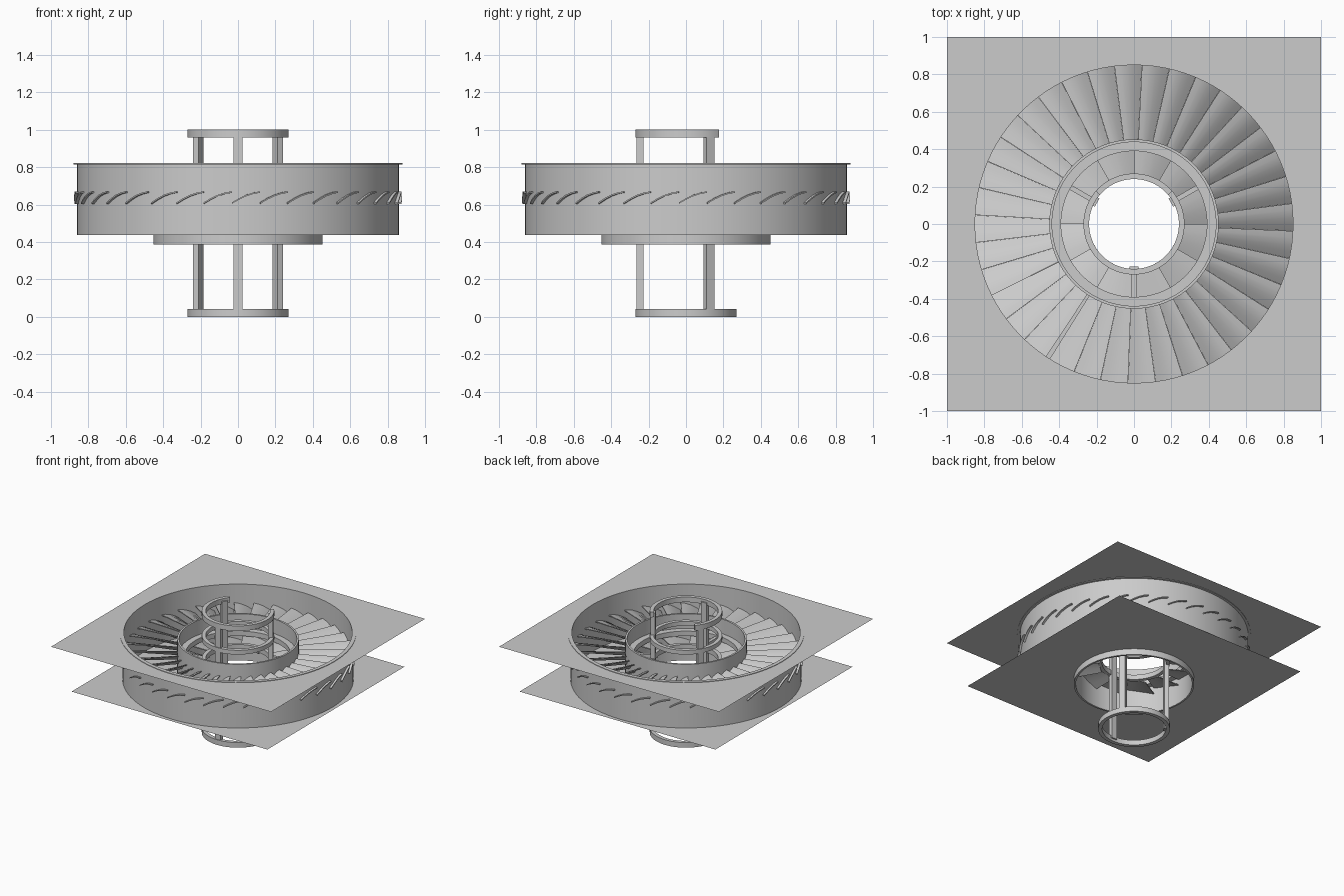
import bpy, bmesh
from math import sin, cos, radians, pi

if "Cube" in bpy.data.objects:
    bpy.data.objects.remove(bpy.data.objects["Cube"])


def make(name, bm, smooth=True):
    bmesh.ops.recalc_face_normals(bm, faces=bm.faces[:])
    me = bpy.data.meshes.new(name)
    bm.to_mesh(me)
    bm.free()
    ob = bpy.data.objects.new(name, me)
    bpy.context.collection.objects.link(ob)
    if smooth:
        bpy.ops.object.select_all(action='DESELECT')
        ob.select_set(True)
        bpy.context.view_layer.objects.active = ob
        bpy.ops.object.shade_smooth_by_angle(angle=radians(30))
    return ob


def ring(name, profile, start=0, sweep=360, n=96):
    """Sweep a closed (radius, z) profile around the z axis."""
    bm = bmesh.new()
    full = sweep == 360
    loops = []
    for i in range(n if full else n + 1):
        a = radians(start + sweep * i / n)
        loops.append([bm.verts.new((r * cos(a), r * sin(a), z)) for r, z in profile])
    k = len(profile)
    for i in range(n):
        p, q = loops[i], loops[(i + 1) % len(loops)]
        for j in range(k):
            bm.faces.new((p[j], q[j], q[(j + 1) % k], p[(j + 1) % k]))
    if not full:
        bm.faces.new(loops[0])
        bm.faces.new(loops[-1])
    return make(name, bm)


def rect(r0, r1, z0, z1):
    return [(r0, z0), (r1, z0), (r1, z1), (r0, z1)]


def plate(name, half, hole, z, n=96):
    """Thin square sheet with a round hole."""
    bm = bmesh.new()
    inner, outer = [], []
    for i in range(n):
        a = 2 * pi * i / n
        c, s = cos(a), sin(a)
        m = half / max(abs(c), abs(s))
        inner.append(bm.verts.new((hole * c, hole * s, z)))
        outer.append(bm.verts.new((m * c, m * s, z)))
    for i in range(n):
        j = (i + 1) % n
        bm.faces.new((inner[i], outer[i], outer[j], inner[j]))
    return make(name, bm, False)


def blades(name, count, step, start, r0, r1, span, zs, thick):
    """Fan of curved blades; zs are heights along the blade's angular span."""
    bm = bmesh.new()
    m = len(zs)
    for b in range(count):
        a0 = radians(start + step * b)
        sec = []
        for r in (r0, r1):
            top, low = [], []
            for i, z in enumerate(zs):
                a = a0 + radians(span) * i / (m - 1)
                top.append(bm.verts.new((r * cos(a), r * sin(a), z)))
                low.append(bm.verts.new((r * cos(a), r * sin(a), z - thick)))
            sec.append(top + low[::-1])
            for i in range(m - 1):
                bm.faces.new((top[i], top[i + 1], low[i + 1], low[i]))
        p, q = sec
        for i in range(2 * m):
            j = (i + 1) % (2 * m)
            bm.faces.new((p[i], p[j], q[j], q[i]))
    return make(name, bm)


def radial_box(name, angle, r0, r1, width, z0, z1):
    bm = bmesh.new()
    bmesh.ops.create_cube(bm, size=1)
    for v in bm.verts:
        x, y, z = v.co
        v.co = ((r0 + r1) / 2 + x * (r1 - r0), y * width, (z0 + z1) / 2 + z * (z1 - z0))
    ob = make(name, bm, False)
    ob.rotation_euler.z = radians(angle)


# Square sheets
plate("upper_sheet", 1.0, 0.86, 0.818)
plate("lower_sheet", 0.89, 0.45, 0.437)

# Outer drum with thin top flange
ring("outer_drum", [(0.85, 0.437), (0.86, 0.437), (0.86, 0.814), (0.88, 0.814),
                    (0.88, 0.822), (0.85, 0.822)])

# Hub wall and its inner ledge
ring("hub_wall", rect(0.438, 0.453, 0.387, 0.77))
ring("hub_ledge", rect(0.39, 0.44, 0.61, 0.65))

# Outer fan blades poking through the drum, and inner fan blades
blades("outer_blades", 36, 9.96, -122, 0.45, 0.876, 9.9,
       [0.612, 0.634, 0.652, 0.664, 0.671], 0.008)
blades("inner_blades", 12, 30, 0, 0.26, 0.44, 30, [0.55, 0.57, 0.585, 0.595, 0.60], 0.008)

# Core rings carried by three columns
ring("bottom_ring", rect(0.24, 0.27, 0.0, 0.042))
ring("fan_ring", rect(0.24, 0.27, 0.57, 0.61))
ring("upper_core_ring", rect(0.24, 0.27, 0.765, 0.80))
ring("open_top_ring", rect(0.24, 0.27, 0.958, 1.0), start=139, sweep=262)
for n, ang in enumerate((30, 150, 270)):
    radial_box(f"column_{n + 1}", ang, 0.228, 0.264, 0.05, 0.02, 0.98)
    radial_box(f"strut_{n + 1}", ang, 0.25, 0.41, 0.026, 0.605, 0.635)
